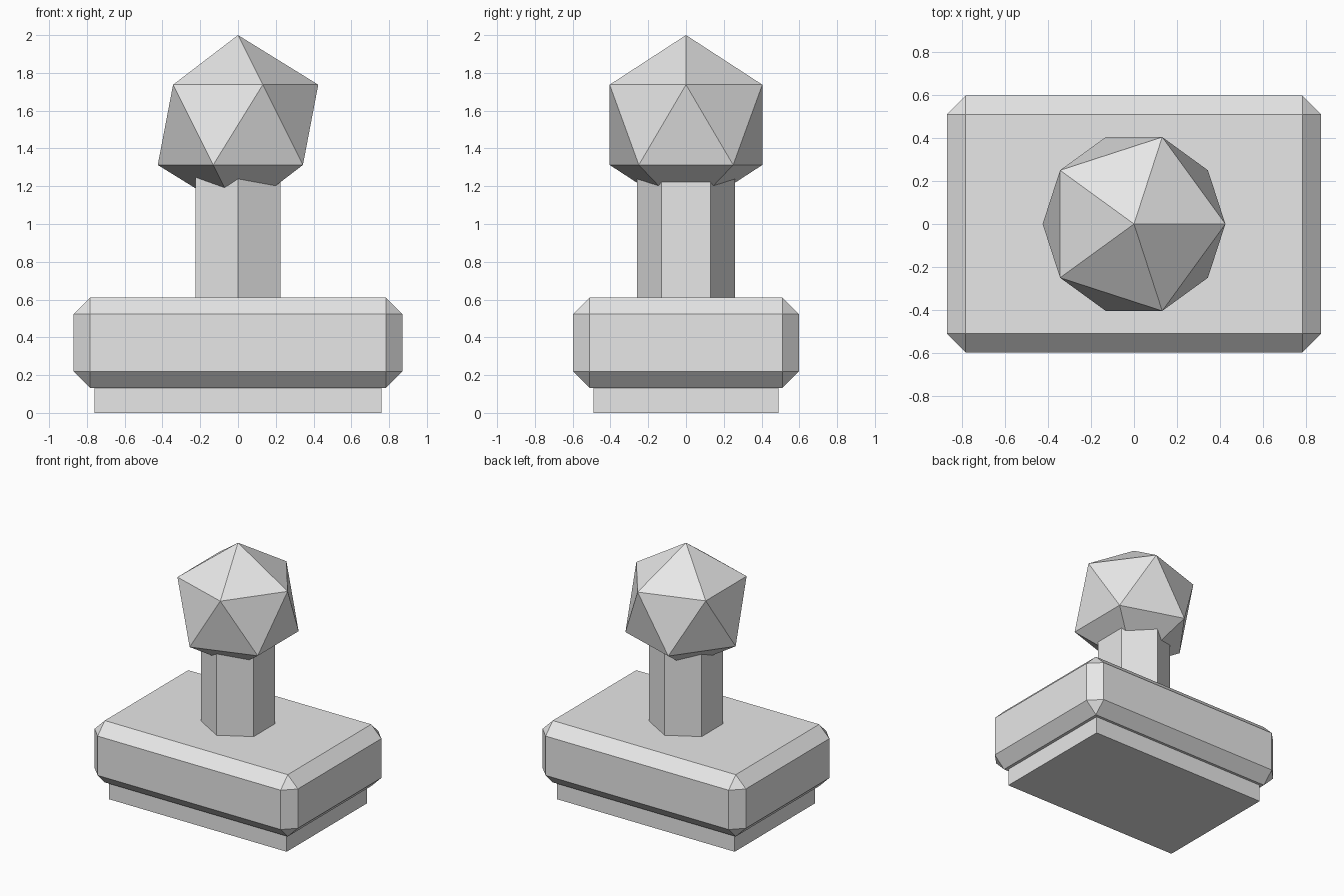
import bpy
import math

cube = bpy.data.objects.get("Cube")
if cube:
    bpy.data.objects.remove(cube, do_unlink=True)

grey = bpy.data.materials.new("light grey")
grey.use_nodes = True
colour = (0.8, 0.8, 0.8, 1)
grey.diffuse_color = colour
grey.node_tree.nodes["Principled BSDF"].inputs["Base Color"].default_value = colour


def finish(name):
    """Name the newest object and give it the grey material."""
    obj = bpy.context.object
    obj.name = name
    obj.data.materials.append(grey)
    return obj


def box(name, width, depth, bottom, top):
    bpy.ops.mesh.primitive_cube_add(size=1, location=(0, 0, (bottom + top) / 2))
    obj = finish(name)
    obj.scale = (width, depth, top - bottom)
    bpy.ops.object.transform_apply(location=False, rotation=False, scale=True)
    return obj


# Foot plate under the base
box("foot_plate", 1.52, 0.98, 0, 0.14)

# Chamfered base block
base = box("base", 1.74, 1.194, 0.132, 0.61)
bevel = base.modifiers.new("chamfer", 'BEVEL')
bevel.width = 0.087
bevel.segments = 1

# Six-sided handle stem, with corners to the front and back
bpy.ops.mesh.primitive_cylinder_add(vertices=6, radius=0.26, depth=0.72,
                                    location=(0, 0, 0.91))
finish("stem")

# Faceted knob, with an upper corner pointing to +x
bpy.ops.mesh.primitive_ico_sphere_add(subdivisions=1, radius=0.475,
                                      location=(0, 0, 1.525))
finish("knob")
